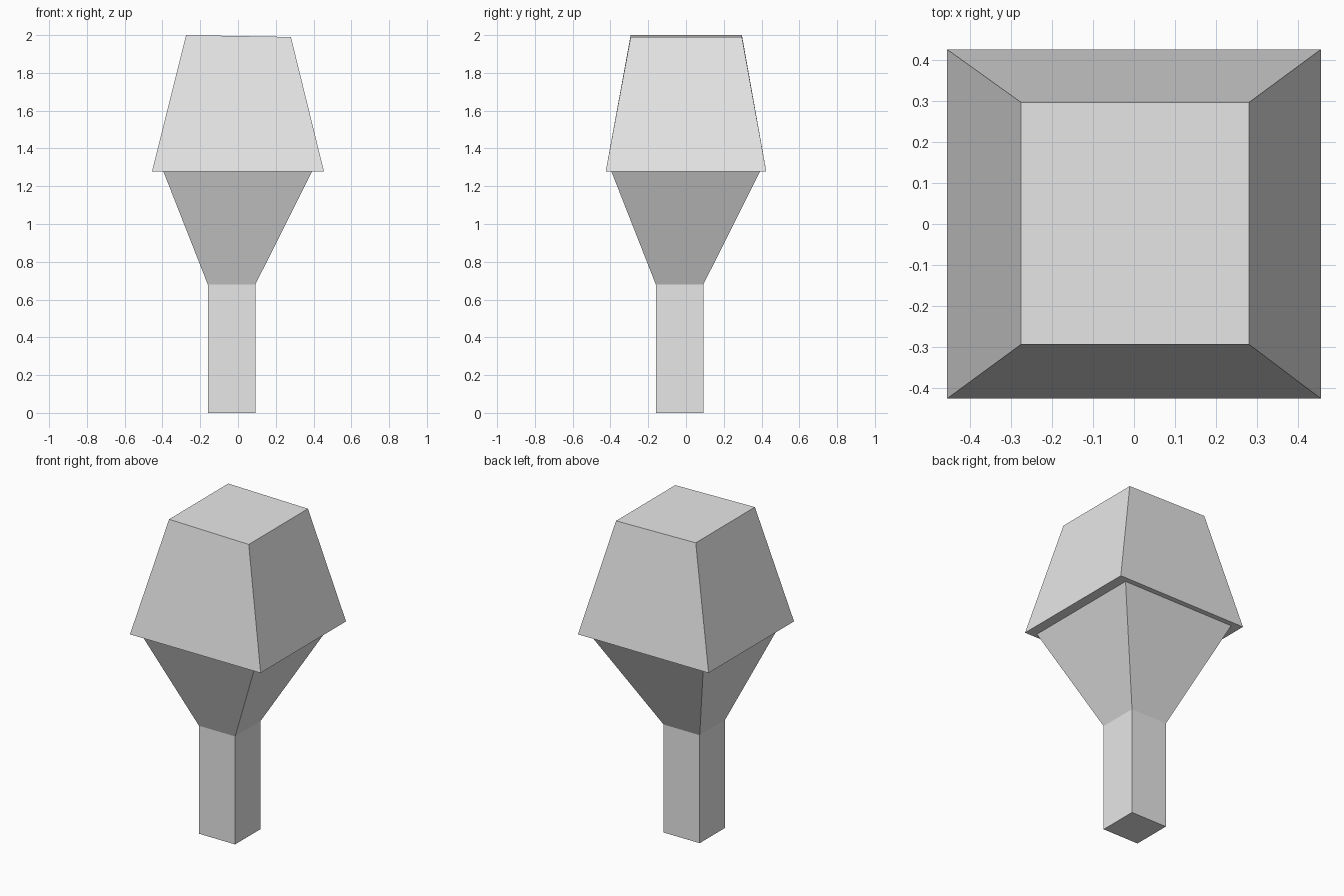
import bpy
import bmesh

cube = bpy.data.objects.get("Cube")
if cube:
    bpy.data.objects.remove(cube, do_unlink=True)

GREY = (0.8, 0.8, 0.8, 1.0)
grey = bpy.data.materials.new("light_grey")
grey.use_nodes = True
grey.diffuse_color = GREY
for node in grey.node_tree.nodes:
    if node.type == 'BSDF_PRINCIPLED':
        node.inputs["Base Color"].default_value = GREY


def ring(bm, x0, x1, y0, y1, z_left, z_right):
    """Four corners of a rectangle, which may slope along x."""
    corners = [(x0, y0, z_left), (x1, y0, z_right), (x1, y1, z_right), (x0, y1, z_left)]
    return [bm.verts.new(c) for c in corners]


def tapered_block(name, lower, upper):
    """Six-sided block between two rectangles."""
    bm = bmesh.new()
    a, b = ring(bm, *lower), ring(bm, *upper)
    bm.faces.new(a[::-1])
    bm.faces.new(b)
    for i in range(4):
        j = (i + 1) % 4
        bm.faces.new((a[i], a[j], b[j], b[i]))
    bmesh.ops.recalc_face_normals(bm, faces=bm.faces)
    mesh = bpy.data.meshes.new(name)
    bm.to_mesh(mesh)
    bm.free()
    mesh.materials.append(grey)
    obj = bpy.data.objects.new(name, mesh)
    bpy.context.scene.collection.objects.link(obj)
    return obj


# Square post, slightly off centre
post = (-0.16, 0.092, -0.16, 0.092)
tapered_block("post", (*post, 0, 0), (*post, 0.68, 0.68))

# Flared neck widening up to the head
tapered_block("neck", (*post, 0.68, 0.68), (-0.395, 0.392, -0.395, 0.392, 1.278, 1.278))

# Tapered head with a slightly sloping top
tapered_block("head", (-0.455, 0.455, -0.425, 0.425, 1.278, 1.278),
              (-0.275, 0.28, -0.293, 0.296, 2.0, 1.99))
